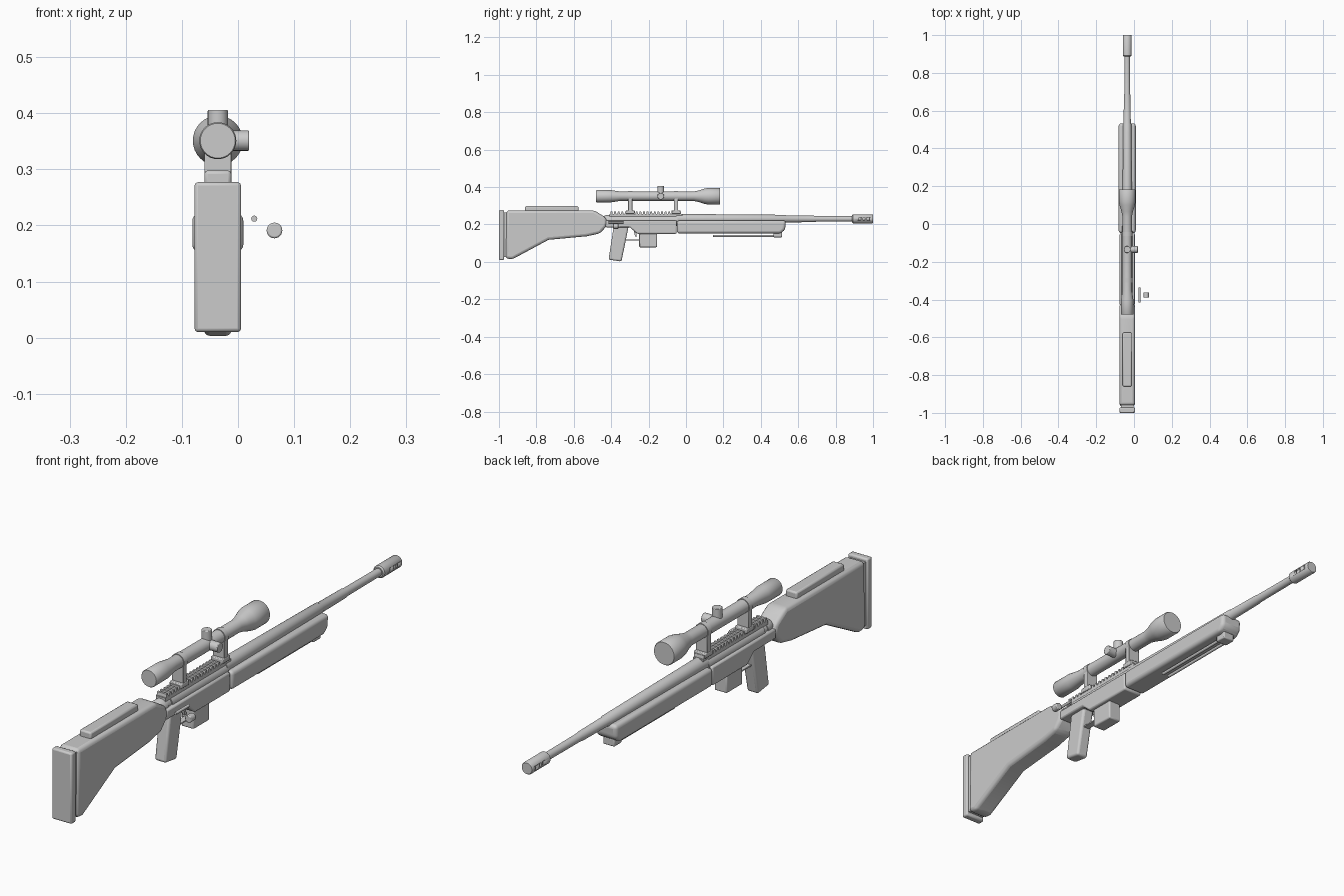
import bpy, bmesh, math
from mathutils import Matrix, Vector

if "Cube" in bpy.data.objects:
    bpy.data.objects.remove(bpy.data.objects["Cube"])

CX = -0.036  # bore line of the rifle


def finish(name, bm, bevel=0.0, segs=3, cutters=()):
    bmesh.ops.recalc_face_normals(bm, faces=bm.faces)
    me = bpy.data.meshes.new(name)
    bm.to_mesh(me)
    bm.free()
    ob = bpy.data.objects.new(name, me)
    bpy.context.collection.objects.link(ob)
    for c in cutters:
        m = ob.modifiers.new("cut", 'BOOLEAN')
        m.operation, m.object, m.solver = 'DIFFERENCE', c, 'EXACT'
    if bevel:
        m = ob.modifiers.new("bevel", 'BEVEL')
        m.width, m.segments, m.limit_method = bevel, segs, 'ANGLE'
        m.angle_limit = math.radians(25)
    bpy.context.view_layer.objects.active = ob
    ob.select_set(True)
    bpy.ops.object.shade_smooth_by_angle(angle=math.radians(35))
    ob.select_set(False)
    return ob


def prism(name, pts, hw, bevel=0.0, segs=3, x=0.0):
    """Side profile of (y, z) points, extruded across x."""
    bm = bmesh.new()
    f = bm.faces.new([bm.verts.new((CX + x - hw, y, z)) for y, z in pts])
    r = bmesh.ops.extrude_face_region(bm, geom=[f])
    vs = [v for v in r['geom'] if isinstance(v, bmesh.types.BMVert)]
    bmesh.ops.translate(bm, verts=vs, vec=(2 * hw, 0, 0))
    return finish(name, bm, bevel, segs)


def box(name, y0, y1, z0, z1, hw, bevel=0.0, x=0.0, segs=2):
    return prism(name, [(y0, z0), (y1, z0), (y1, z1), (y0, z1)], hw, bevel, segs, x)


def lathe(name, prof, z, x=0.0, n=32, cutters=()):
    """(y, radius) profile turned about an axis along y."""
    bm = bmesh.new()
    rings = [[bm.verts.new((CX + x + r * math.cos(2 * math.pi * i / n), y,
                            z + r * math.sin(2 * math.pi * i / n))) for i in range(n)]
             for y, r in prof]
    for a, b in zip(rings, rings[1:]):
        for i in range(n):
            bm.faces.new((a[i], a[(i + 1) % n], b[(i + 1) % n], b[i]))
    bm.faces.new(rings[0])
    bm.faces.new(rings[-1])
    return finish(name, bm, cutters=cutters)


def rod(name, a, b, r, bevel=0.0, n=24):
    a, b = Vector(a), Vector(b)
    d = b - a
    bm = bmesh.new()
    mat = Matrix.Translation((a + b) / 2 + Vector((CX, 0, 0))) @ d.to_track_quat('Z', 'Y').to_matrix().to_4x4()
    bmesh.ops.create_cone(bm, cap_ends=True, segments=n, radius1=r, radius2=r, depth=d.length, matrix=mat)
    return finish(name, bm, bevel, 2)


# Butt stock, recoil pad and cheek rest
prism("stock", [(-0.96, 0.275), (-0.49, 0.275), (-0.43, 0.238), (-0.42, 0.21), (-0.43, 0.185),
                (-0.46, 0.152), (-0.53, 0.137), (-0.735, 0.118), (-0.93, 0.013), (-0.965, 0.02)],
      0.041, 0.014)
box("pad_spacer", -0.98, -0.95, 0.025, 0.265, 0.034)
box("recoil_pad", -1.0, -0.972, 0.01, 0.277, 0.0415, 0.006)
box("cheek_rest", -0.86, -0.575, 0.265, 0.298, 0.024, 0.006)

# Receiver
prism("lower_receiver", [(-0.43, 0.222), (-0.05, 0.222), (-0.05, 0.15), (-0.26, 0.15),
                         (-0.30, 0.185), (-0.43, 0.185)], 0.04, 0.006, 2)
lathe("upper_receiver", [(-0.44, 0.022), (-0.43, 0.028), (-0.40, 0.028), (-0.40, 0.025),
                         (-0.38, 0.025), (-0.38, 0.029), (-0.045, 0.029)], 0.222)

# Pistol grip, trigger group and magazine
prism("pistol_grip", [(-0.385, 0.20), (-0.305, 0.20), (-0.312, 0.165), (-0.345, 0.002), (-0.414, 0.012)],
      0.024, 0.009)
box("trigger_guard", -0.33, -0.245, 0.115, 0.120, 0.012)
prism("trigger", [(-0.285, 0.19), (-0.27, 0.19), (-0.263, 0.135), (-0.272, 0.135)], 0.005)
box("magazine", -0.25, -0.155, 0.078, 0.16, 0.026, 0.005)

# Bolt handle
rod("bolt_bar", (0.065, -0.415, 0.212), (0.065, -0.335, 0.212), 0.0055, n=12)
rod("bolt_knob", (0.101, -0.39, 0.191), (0.101, -0.362, 0.191), 0.014, 0.003)

# Forestock
prism("forestock", [(-0.048, 0.152), (0.505, 0.152), (0.53, 0.172), (0.533, 0.222), (-0.048, 0.222)],
      0.0455, 0.014, 4)

# Barrel and slotted muzzle brake
lathe("barrel", [(-0.05, 0.027), (0.0, 0.026), (0.53, 0.0215), (0.535, 0.019),
                 (0.68, 0.0175), (0.69, 0.0155), (0.9, 0.0145)], 0.23)
slots = []
for i in range(3):
    y = 0.925 + i * 0.022
    c = box(f"slot_cutter_{i}", y, y + 0.011, 0.222, 0.238, 0.05)
    c.hide_render = c.hide_viewport = True
    c.display_type = 'WIRE'
    slots.append(c)
lathe("muzzle_brake", [(0.888, 0.019), (0.893, 0.0235), (0.996, 0.0235), (1.0, 0.021)], 0.23, cutters=slots)
rod("brake_core", (0, 0.89, 0.23), (0, 0.998, 0.23), 0.012)

# Folded bipod
for s in (-1, 1):
    rod("bipod_leg", (s * 0.014, 0.145, 0.139), (s * 0.014, 0.48, 0.139), 0.006, n=12)
box("bipod_hinge", 0.468, 0.513, 0.131, 0.16, 0.024, 0.004)

# Toothed scope rail
teeth = [(-0.41, 0.242), (-0.41, 0.256)]
for i in range(20):
    y = -0.405 + i * 0.0193
    teeth += [(y, 0.256), (y + 0.002, 0.268), (y + 0.011, 0.268), (y + 0.013, 0.256)]
prism("scope_rail", teeth + [(-0.02, 0.256), (-0.02, 0.242)], 0.02)

# Scope mounts
for y in (-0.298, -0.053):
    box("mount_base", y - 0.024, y + 0.024, 0.257, 0.275, 0.025, 0.003)
    box("mount_post", y - 0.011, y + 0.011, 0.265, 0.348, 0.024, 0.002)
    lathe("mount_ring", [(y - 0.011, 0.0275), (y + 0.011, 0.0275)], 0.351)

# Scope with turrets
lathe("scope_tube", [(-0.48, 0.031), (-0.477, 0.033), (-0.40, 0.0325), (-0.35, 0.025), (0.04, 0.025),
                     (0.065, 0.030), (0.10, 0.041), (0.12, 0.0445), (0.178, 0.0445), (0.182, 0.042)], 0.351)
rod("elevation_turret", (0, -0.135, 0.36), (0, -0.135, 0.406), 0.018, 0.002)
rod("windage_turret", (0.01, -0.135, 0.351), (0.056, -0.135, 0.351), 0.018, 0.002)
